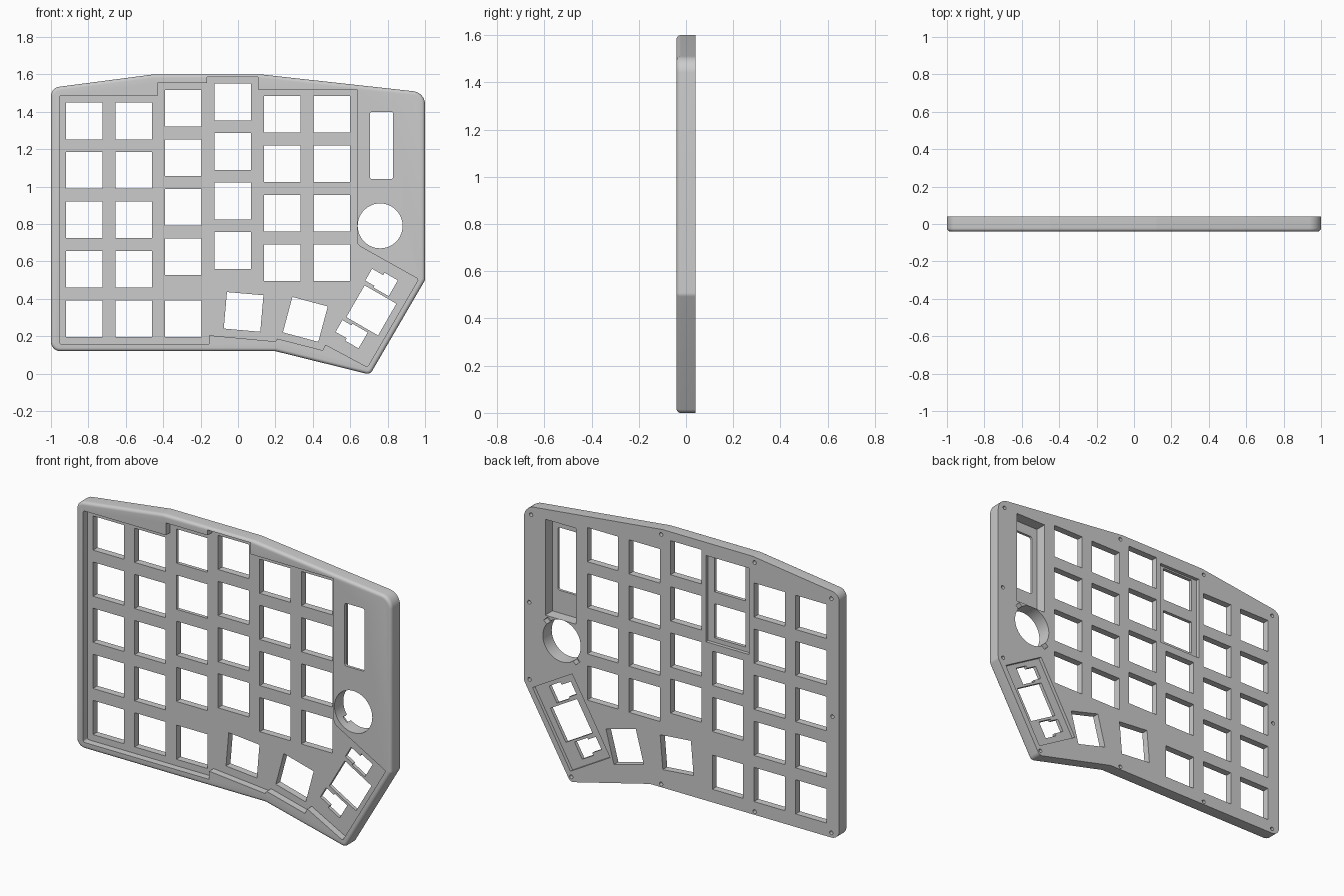
import bpy, bmesh
from math import sin, cos, pi, tan, radians
from mathutils import Vector

if "Cube" in bpy.data.objects:
    bpy.data.objects.remove(bpy.data.objects["Cube"])


def rounded(pts):
    """Polygon from (x, z, radius) corners, each replaced by an arc."""
    out = []
    for i, (x, z, r) in enumerate(pts):
        p = Vector((x, z))
        if r == 0:
            out.append(p)
            continue
        a = (Vector(pts[i - 1][:2]) - p).normalized()
        b = (Vector(pts[(i + 1) % len(pts)][:2]) - p).normalized()
        half = a.angle(b) / 2
        t = r / tan(half)
        c = p + (a + b).normalized() * (r / sin(half))
        n = 8 if r > 0.015 else 4
        for k in range(n + 1):
            d = (p + a * t - c).lerp(p + b * t - c, k / n)
            out.append(c + d.normalized() * r)
    return out


def prism(bm, pts, y0, y1):
    """Extrude an x/z outline from y0 to y1; returns the y0 face."""
    n = len(pts)
    f = [bm.verts.new((p[0], y0, p[1])) for p in pts]
    b = [bm.verts.new((p[0], y1, p[1])) for p in pts]
    front = bm.faces.new(f)
    bm.faces.new(b[::-1])
    for i in range(n):
        j = (i + 1) % n
        bm.faces.new((f[i], b[i], b[j], f[j]))
    return front


def place(pts, cx, cz, deg=0):
    c, s = cos(radians(deg)), sin(radians(deg))
    return [(cx + x * c - z * s, cz + x * s + z * c) for x, z in pts]


def rect(x0, x1, z0, z1):
    return [(x0, z0), (x1, z0), (x1, z1), (x0, z1)]


def circle(cx, cz, r, n):
    return [(cx + r * cos(2 * pi * i / n), cz + r * sin(2 * pi * i / n)) for i in range(n)]


def finish(bm, name):
    bmesh.ops.recalc_face_normals(bm, faces=bm.faces[:])
    me = bpy.data.meshes.new(name)
    bm.to_mesh(me)
    bm.free()
    ob = bpy.data.objects.new(name, me)
    bpy.context.collection.objects.link(ob)
    return ob


# case body with rounded front rim
bm = bmesh.new()
outline = rounded([(-1, .12, .05), (.2, .12, 0), (.706, -.005, .03), (1, .5, .03),
                   (1, 1.503, .07), (.12, 1.6, .05), (-.45, 1.6, .05), (-1, 1.528, .05)])
front = prism(bm, outline, -.04, .04)
bmesh.ops.recalc_face_normals(bm, faces=bm.faces[:])
bmesh.ops.bevel(bm, geom=list(front.edges), offset=.018, segments=5, profile=.5,
                affect='EDGES')
case = finish(bm, "keyboard_case")

# keycap recess in the front
bm = bmesh.new()
recess = rounded([(-.955, .158, .01), (-.155, .158, 0), (-.155, .205, 0), (.2, .172, 0),
                  (.21, .187, 0), (.452, .125, 0), (.468, .155, 0), (.692, .035, .01),
                  (.965, .505, .01), (.635, .69, .04), (.635, 1.52, 0), (.107, 1.52, 0),
                  (.107, 1.585, 0), (-.165, 1.585, 0), (-.165, 1.555, 0),
                  (-.43, 1.555, 0), (-.43, 1.485, 0), (-.955, 1.485, .01)])
prism(bm, recess, -.1, 0)
recess_cutter = finish(bm, "recess_cutter")

# openings all the way through
bm = bmesh.new()
H, PITCH = .098, .2645
key = rect(-H, H, -H, H)


def hole(pts):
    prism(bm, pts, -.1, .1)


for col, (top, rows) in enumerate([(1.351, 5), (1.351, 5), (1.418, 4),
                                   (1.452, 4), (1.386, 4), (1.386, 4)]):
    for row in range(rows):
        hole(place(key, -.822 + col * PITCH, top - row * PITCH))
hole(place(key, -.293, 1.351 - 4 * PITCH))
for cx, cz, deg in [(.03, .33, -5), (.36, .29, -15), (.713, .338, -30)]:
    hole(place(key, cx, cz, deg))
# stabiliser slots beside the wide thumb key
for s in (1, -1):
    slot = [(-.108, .122), (-.052, .122), (-.052, .112), (.042, .112),
            (.042, .21), (-.04, .21), (-.04, .195), (-.108, .195)]
    hole(place([(x, z * s) for x, z in slot], .713, .338, -30))
# knob hole and display window
hole(circle(.76, .79, .12, 64))
hole(rounded([(.705, 1.04, .012), (.83, 1.04, .012), (.83, 1.4, .012), (.705, 1.4, .012)]))
opening_cutter = finish(bm, "opening_cutter")

# pockets in the back
bm = bmesh.new()
prism(bm, rect(.67, .865, .91, 1.46), -.025, .1)
prism(bm, place(rect(-.145, .145, -.24, .24), .70, .338, -30), .02, .1)
prism(bm, rect(-.428, -.155, 1.03, 1.525), .02, .1)
for sx in (1, -1):
    prism(bm, place(rect(-.025, .025, -.018, .018), .76 + sx * .084, .79 + sx * .084, 45),
          .005, .1)
# screw holes
for x, z in [(.955, 1.462), (.13, 1.57), (-.463, 1.567), (-.95, 1.49), (.967, .957),
             (.965, .515), (.70, .027), (.13, .138), (-.463, .138), (-.957, .815),
             (-.95, .147)]:
    prism(bm, circle(x, z, .011, 16), .012, .1)
pocket_cutter = finish(bm, "pocket_cutter")

# cut everything out of the case
bpy.context.view_layer.objects.active = case
case.select_set(True)
for cutter in (recess_cutter, pocket_cutter, opening_cutter):
    cutter.hide_render = True
    mod = case.modifiers.new(cutter.name, 'BOOLEAN')
    mod.operation = 'DIFFERENCE'
    mod.solver = 'EXACT'
    mod.object = cutter
    bpy.ops.object.modifier_apply(modifier=mod.name)
for cutter in (recess_cutter, pocket_cutter, opening_cutter):
    bpy.data.objects.remove(cutter)
bpy.ops.object.shade_smooth_by_angle(angle=radians(30))
